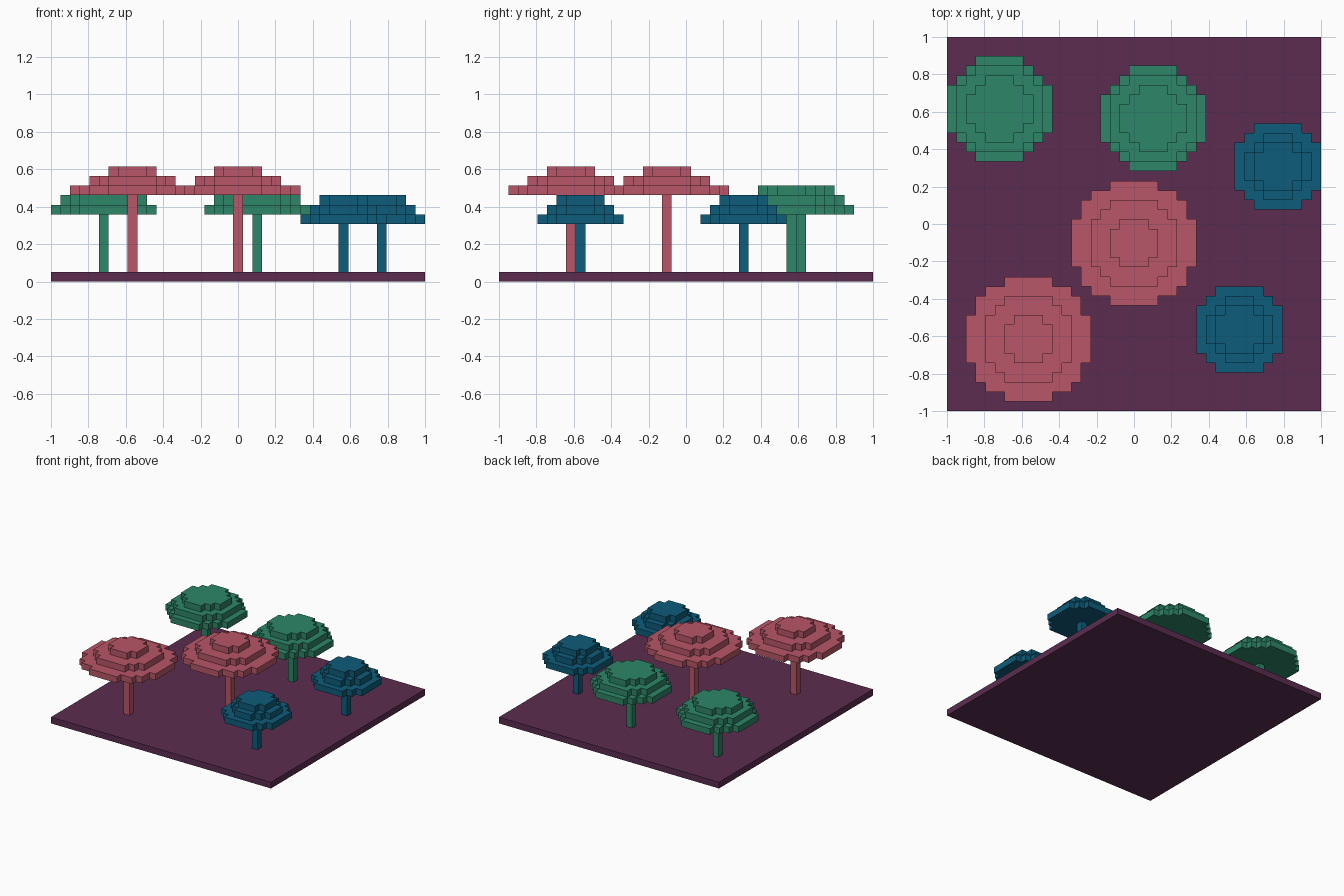
import bpy
import bmesh
import math

cube = bpy.data.objects.get("Cube")
if cube:
    bpy.data.objects.remove(cube, do_unlink=True)

V = 2 / 39  # edge length of one block


def make_material(name, rgb):
    """Flat colour given as 0-255 display values, stored as linear."""
    lin = [((c / 255 + 0.055) / 1.055) ** 2.4 for c in rgb]
    mat = bpy.data.materials.new(name)
    mat.use_nodes = True
    mat.diffuse_color = (*lin, 1)
    bsdf = mat.node_tree.nodes["Principled BSDF"]
    bsdf.inputs["Base Color"].default_value = (*lin, 1)
    bsdf.inputs["Roughness"].default_value = 0.9
    return mat


def stepped_disc(n):
    """Counter-clockwise outline of a blocky disc reaching n blocks from its centre block."""
    right = []
    for j in range(-n, n + 1):
        half = math.floor(math.sqrt((n + 0.5) ** 2 - j * j)) + 0.5
        right += [(half, j - 0.5), (half, j + 0.5)]
    left = [(-x, -y) for x, y in right]
    return list(dict.fromkeys(right + left))


def add_prism(bm, outline, z0, z1, bottom=True):
    low = [bm.verts.new((x * V, y * V, z0 * V)) for x, y in outline]
    high = [bm.verts.new((x * V, y * V, z1 * V)) for x, y in outline]
    bm.faces.new(high)
    if bottom:
        bm.faces.new(low[::-1])
    for i in range(len(low)):
        k = (i + 1) % len(low)
        bm.faces.new((low[i], low[k], high[k], high[i]))


def finish(bm, name, mat, x=0, y=0):
    mesh = bpy.data.meshes.new(name)
    bm.to_mesh(mesh)
    bm.free()
    mesh.materials.append(mat)
    obj = bpy.data.objects.new(name, mesh)
    obj.location = (x * V, y * V, 0)
    bpy.context.collection.objects.link(obj)


def make_tree(name, mat, x, y, base, radii):
    # Trunk, one block wide
    bm = bmesh.new()
    add_prism(bm, stepped_disc(0), 1, base)
    finish(bm, name + "_trunk", mat, x, y)
    # Canopy of three shrinking layers
    bm = bmesh.new()
    for i, n in enumerate(radii):
        add_prism(bm, stepped_disc(n), base + i, base + i + 1, bottom=(i == 0))
    finish(bm, name + "_canopy", mat, x, y)


purple = make_material("ground purple", (91, 44, 80))
pink = make_material("dusty pink", (184, 86, 104))
green = make_material("leaf green", (45, 134, 103))
blue = make_material("deep blue", (13, 92, 122))

# Ground slab
bm = bmesh.new()
s = 39 / 2
add_prism(bm, [(-s, -s), (s, -s), (s, s), (-s, s)], 0, 1)
finish(bm, "ground", purple)

# Trees: colour, canopy height, layer radii, and positions in blocks
kinds = [
    ("pink_tree", pink, 9, (6, 4, 2), [(0, -2), (-11, -12)]),
    ("green_tree", green, 7, (5, 4, 3), [(-14, 12), (2, 11)]),
    ("blue_tree", blue, 6, (4, 3, 2), [(11, -11), (15, 6)]),
]
for name, mat, base, radii, places in kinds:
    for i, (x, y) in enumerate(places):
        make_tree(f"{name}_{i + 1}", mat, x, y, base, radii)
